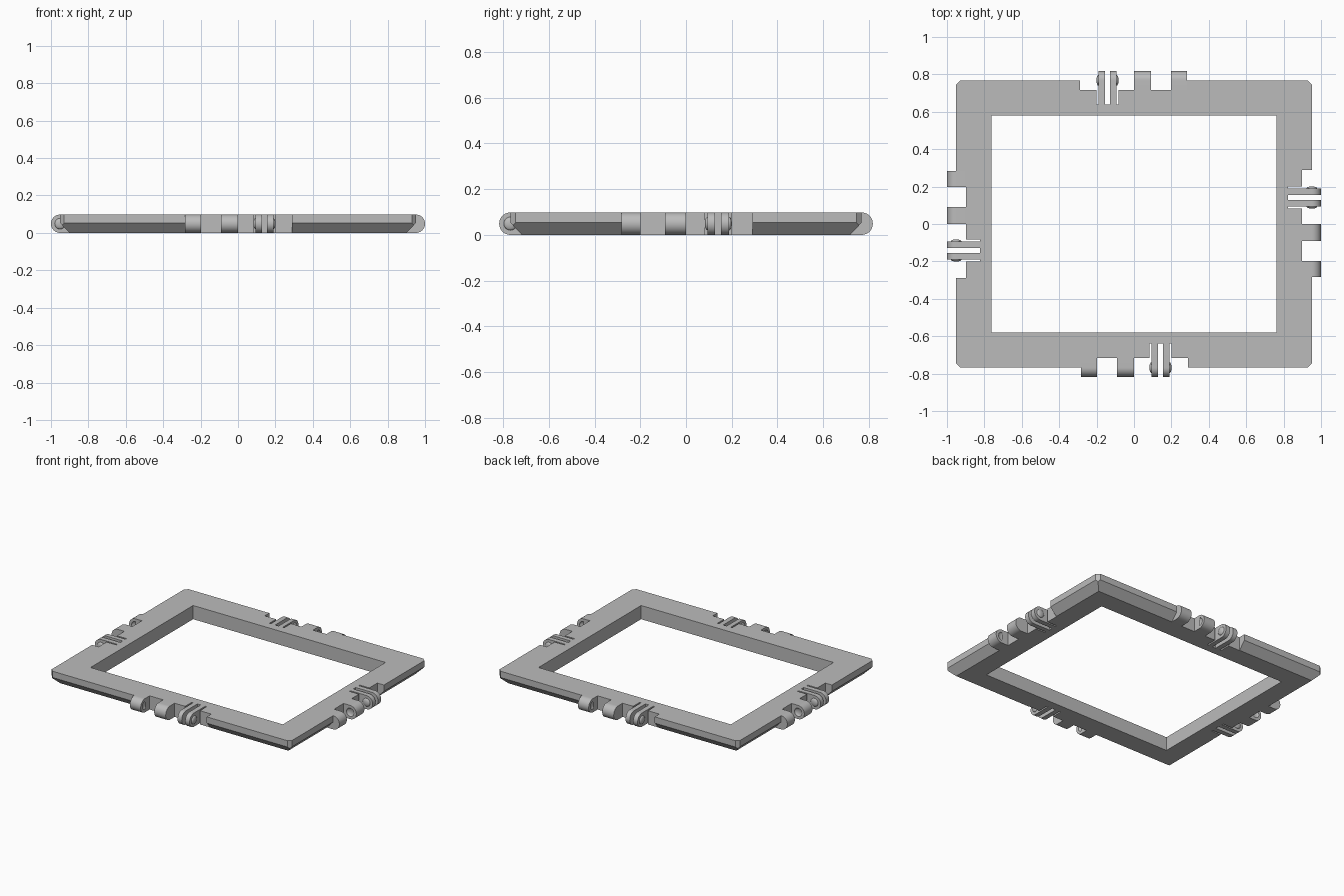
import bpy, bmesh
from math import pi, sin, cos
from mathutils import Matrix, Vector

cube = bpy.data.objects.get("Cube")
if cube:
    bpy.data.objects.remove(cube)

H = 0.098                 # panel thickness
R = H / 2                 # hinge knuckle radius
HX, HY = 0.951, 0.768     # outer half sizes
IX, IY = 0.761, 0.58      # opening half sizes
NOTCH, SLOT = 0.052, 0.128

grey = bpy.data.materials.new("plain grey")
grey.use_nodes = True
colour = (0.5, 0.5, 0.5, 1)
grey.diffuse_color = colour
grey.node_tree.nodes["Principled BSDF"].inputs["Base Color"].default_value = colour


def finish(name, bm):
    bmesh.ops.recalc_face_normals(bm, faces=bm.faces)
    mesh = bpy.data.meshes.new(name)
    bm.to_mesh(mesh)
    bm.free()
    mesh.materials.append(grey)
    ob = bpy.data.objects.new(name, mesh)
    bpy.context.collection.objects.link(ob)
    return ob


def box(name, lo, hi, matrix=Matrix()):
    bm = bmesh.new()
    lo, hi = Vector(lo), Vector(hi)
    place = matrix @ Matrix.Translation((lo + hi) / 2) @ Matrix.Diagonal((*(hi - lo), 1))
    bmesh.ops.create_cube(bm, size=1, matrix=place)
    return finish(name, bm)


def activate(ob):
    bpy.ops.object.select_all(action='DESELECT')
    ob.select_set(True)
    bpy.context.view_layer.objects.active = ob


def cut(ob, cutter):
    mod = ob.modifiers.new("cut", 'BOOLEAN')
    mod.operation = 'DIFFERENCE'
    mod.solver = 'EXACT'
    mod.object = cutter
    activate(ob)
    bpy.ops.object.modifier_apply(modifier=mod.name)
    bpy.data.objects.remove(cutter)


def smooth(ob):
    activate(ob)
    bpy.ops.object.shade_smooth_by_angle(angle=pi / 6)


def tab(name, t0, t1, root, matrix):
    """Round-ended hinge tab, extruded along the panel edge."""
    outline = [(root, 0), (root, H)]
    outline += [(-R * cos(a), R + R * sin(a)) for a in
                [pi / 2 - pi * i / 24 for i in range(25)]]
    bm = bmesh.new()
    face = bm.faces.new([bm.verts.new((t0, y, z)) for y, z in outline])
    ext = bmesh.ops.extrude_face_region(bm, geom=[face])
    moved = [v for v in ext["geom"] if isinstance(v, bmesh.types.BMVert)]
    bmesh.ops.translate(bm, verts=moved, vec=(t1 - t0, 0, 0))
    bm.transform(matrix)
    return finish(name, bm)


def button(name, t, matrix, radius=0.029):
    """Shallow dome used for the snap bumps and their sockets."""
    bm = bmesh.new()
    place = matrix @ Matrix.Translation((t, 0, R)) @ Matrix.Diagonal((0.012, radius, radius, 1))
    bmesh.ops.create_uvsphere(bm, u_segments=24, v_segments=12, radius=1, matrix=place)
    return finish(name, bm)


# Frame slab with bevelled lower edges and clipped corners
bm = bmesh.new()
bmesh.ops.create_cube(bm, size=1, matrix=Matrix.Translation((0, 0, R))
                      @ Matrix.Diagonal((2 * HX, 2 * HY, H, 1)))
planes = [((s * HX, 0, 0.053), (s * 0.053, 0, -0.05)) for s in (-1, 1)]
planes += [((0, s * HY, 0.053), (0, s * 0.053, -0.05)) for s in (-1, 1)]
planes += [((sx * (HX - 0.022), sy * HY, 0), (sx, sy, 0)) for sx in (-1, 1) for sy in (-1, 1)]
for point, normal in planes:
    geom = bm.verts[:] + bm.edges[:] + bm.faces[:]
    res = bmesh.ops.bisect_plane(bm, geom=geom, plane_co=point, plane_no=normal, clear_outer=True)
    edges = [e for e in res["geom_cut"] if isinstance(e, bmesh.types.BMEdge)]
    bmesh.ops.holes_fill(bm, edges=edges)
frame = finish("frame", bm)
cut(frame, box("opening_cutter", (-IX, -IY, -0.1), (IX, IY, 0.2)))

# Hinge set on each side, turned a quarter at a time
sides = [("front", HY), ("right", HX), ("back", HY), ("left", HX)]
for k, (side, edge) in enumerate(sides):
    m = Matrix.Rotation(pi / 2 * k, 4, 'Z') @ Matrix.Translation((0, -edge, 0))
    cut(frame, box("notch_cutter", (-0.283, -0.1, -0.1), (0.29, NOTCH, 0.2), m))
    cut(frame, box("slot_cutter", (0.083, -0.1, -0.1), (0.2, SLOT, 0.2), m))

    # Solid knuckles with sockets facing each other
    for name, t0, t1, socket in (("outer", -0.283, -0.198, -0.198),
                                 ("inner", -0.091, 0.0, -0.091)):
        knuckle = tab(f"{side}_{name}_knuckle", t0, t1, NOTCH, m)
        cut(knuckle, button("socket_cutter", socket, m))
        smooth(knuckle)

    # Pair of springy prongs with snap bumps on their outer faces
    for name, t0, t1, face in (("inner", 0.094, 0.127, 0.094),
                               ("outer", 0.154, 0.189, 0.189)):
        smooth(tab(f"{side}_{name}_prong", t0, t1, SLOT, m))
        smooth(button(f"{side}_{name}_bump", face, m))
